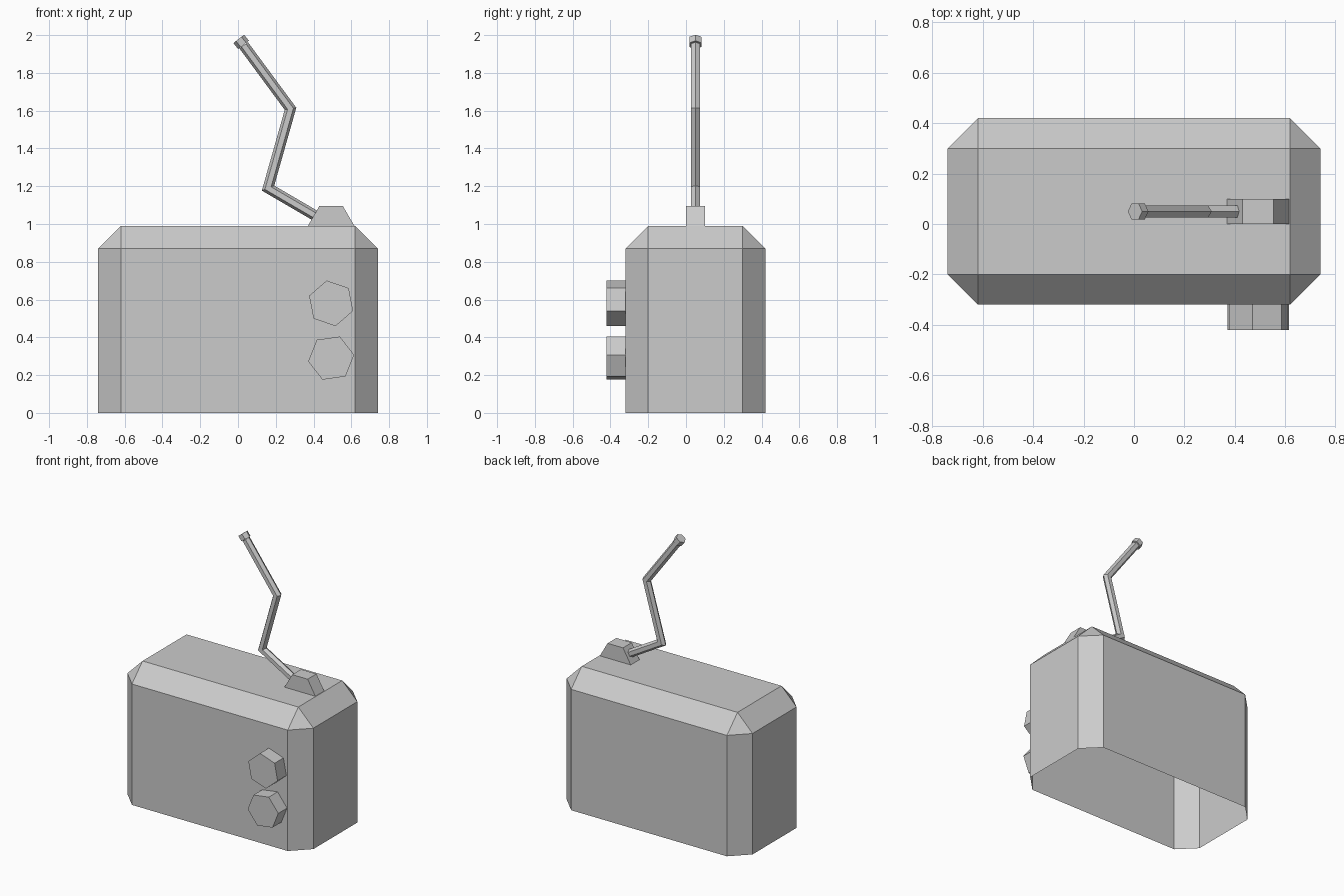
import bpy, bmesh
from math import sin, cos, pi, radians
from mathutils import Vector, Matrix

if "Cube" in bpy.data.objects:
    bpy.data.objects.remove(bpy.data.objects["Cube"])


def finish(bm, name):
    bmesh.ops.recalc_face_normals(bm, faces=bm.faces)
    mesh = bpy.data.meshes.new(name)
    bm.to_mesh(mesh)
    bm.free()
    obj = bpy.data.objects.new(name, mesh)
    bpy.context.collection.objects.link(obj)
    return obj


def rod(name, path, radius):
    """Six-sided rod along a path in the XZ plane, with mitred elbows."""
    pts = [Vector(p) for p in path]
    dirs = [(b - a).normalized() for a, b in zip(pts, pts[1:])]
    y_axis = Vector((0, 1, 0))
    bm = bmesh.new()
    rings = []
    for i, p in enumerate(pts):
        before, after = dirs[max(i - 1, 0)], dirs[min(i, len(dirs) - 1)]
        tangent = (before + after).normalized()
        side = y_axis.cross(tangent) / tangent.dot(after)
        rings.append([bm.verts.new(p + radius * (side * cos(k * pi / 3) + y_axis * sin(k * pi / 3)))
                      for k in range(6)])
    for a, b in zip(rings, rings[1:]):
        for k in range(6):
            n = (k + 1) % 6
            bm.faces.new((a[k], a[n], b[n], b[k]))
    bm.faces.new(rings[0])
    bm.faces.new(rings[-1])
    return finish(bm, name)


def hex_knob(name, x, y, z, angle):
    """Hexagonal prism lying along Y, one corner at the given angle in the front view."""
    bm = bmesh.new()
    ring = [bm.verts.new((x + 0.123 * cos(radians(angle + 60 * k)), y - 0.05,
                          z + 0.123 * sin(radians(angle + 60 * k)))) for k in range(6)]
    face = bm.faces.new(ring)
    ext = bmesh.ops.extrude_face_region(bm, geom=[face], use_keep_orig=True)
    moved = [g for g in ext["geom"] if isinstance(g, bmesh.types.BMVert)]
    bmesh.ops.translate(bm, verts=moved, vec=(0, 0.1, 0))
    return finish(bm, name)


# Chamfered case, open underneath
bm = bmesh.new()
bmesh.ops.create_cube(bm, size=1, matrix=Matrix.Translation((0, 0.05, 0.495))
                      @ Matrix.Diagonal((1.48, 0.74, 0.99, 1)))
edges = [e for e in bm.edges if max(v.co.z for v in e.verts) > 0.5]
bmesh.ops.bevel(bm, geom=edges, offset=0.12, segments=1, affect='EDGES')
bottom = [f for f in bm.faces if all(v.co.z < 0.01 for v in f.verts)]
bmesh.ops.delete(bm, geom=bottom, context='FACES')
finish(bm, "case")

# Two front dials and the half-sunk antenna mount
hex_knob("upper_dial", 0.493, -0.37, 0.58, 101)
hex_knob("lower_dial", 0.493, -0.37, 0.29, 8)
hex_knob("antenna_mount", 0.493, 0.05, 0.99, 0)

# Bent antenna with tip
rod("antenna", [(0.49, 0.05, 0.997), (0.159, 0.05, 1.19),
                (0.278, 0.05, 1.61), (0.03, 0.05, 1.946)], 0.028)
rod("antenna_tip", [(0.029, 0.05, 1.948), (0.004, 0.05, 1.98)], 0.036)
